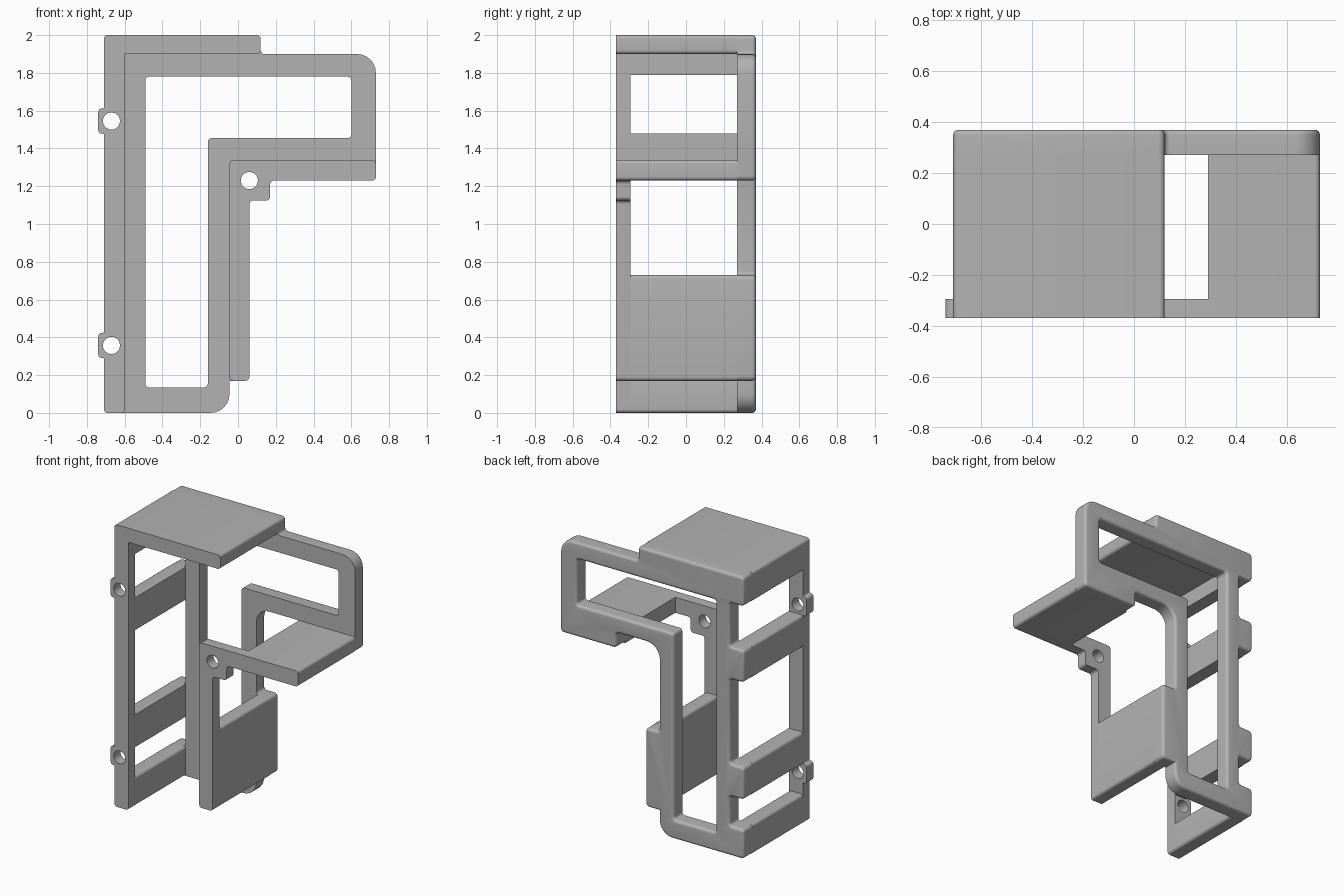
import bpy
import bmesh
from math import sin, cos, pi, radians
from mathutils import Vector
from mathutils.geometry import tessellate_polygon

if "Cube" in bpy.data.objects:
    bpy.data.objects.remove(bpy.data.objects["Cube"], do_unlink=True)

grey = bpy.data.materials.new("plain grey")
grey.use_nodes = True
COLOUR = (0.45, 0.45, 0.45, 1)
grey.diffuse_color = COLOUR
grey.node_tree.nodes["Principled BSDF"].inputs["Base Color"].default_value = COLOUR

# Depth layers and rounding
FRONT, FRONT_IN, BACK_IN, BACK = -0.37, -0.295, 0.27, 0.37
R = 0.02
STEPS = 6


def rounded(corners, inset=0.0):
    """Right-angled outline (x, z, radius), solid on its left, rounded and inset."""
    out = []
    for i, (x, z, r) in enumerate(corners):
        p = Vector((x, z))
        before = Vector(corners[i - 1][:2])
        after = Vector(corners[(i + 1) % len(corners)][:2])
        a, b = (p - before).normalized(), (after - p).normalized()
        p += inset * Vector((-a.y - b.y, a.x + b.x))
        if r == 0:
            out.append(p)
            continue
        convex = a.x * b.y - a.y * b.x > 0
        r = max(r - inset, 0.002) if convex else r + inset
        centre = p - a * r + b * r
        for k in range(STEPS + 1):
            t = pi / 2 * k / STEPS
            out.append(centre + r * (a * sin(t) - b * cos(t)))
    return out


def prism(name, y0, y1, outline, holes=(), rim=0.0):
    """Extrude an outline with holes along y, with an optional rounded back rim."""
    levels = [(y0, 0.0)]
    if rim:
        for k in range(STEPS + 1):
            t = pi / 2 * k / STEPS
            levels.append((y1 - rim + rim * sin(t), rim * (1 - cos(t))))
    else:
        levels.append((y1, 0.0))
    bm = bmesh.new()
    rings = []
    for y, inset in levels:
        loops = [rounded(c, inset) for c in (outline, *holes)]
        verts = [[bm.verts.new((p.x, y, p.y)) for p in loop] for loop in loops]
        rings.append((loops, verts))
    # Side walls
    for (_, low), (_, high) in zip(rings, rings[1:]):
        for a, b in zip(low, high):
            for i in range(len(a)):
                bm.faces.new((a[i - 1], a[i], b[i], b[i - 1]))
    # End caps
    for loops, verts in (rings[0], rings[-1]):
        flat = [v for loop in verts for v in loop]
        for tri in tessellate_polygon([[p.to_3d() for p in l] for l in loops]):
            bm.faces.new([flat[i] for i in tri])
    bmesh.ops.recalc_face_normals(bm, faces=bm.faces[:])
    mesh = bpy.data.meshes.new(name)
    bm.to_mesh(mesh)
    bm.free()
    mesh.materials.append(grey)
    mesh.shade_smooth()
    mesh.set_sharp_from_angle(angle=radians(32))
    obj = bpy.data.objects.new(name, mesh)
    bpy.context.collection.objects.link(obj)
    return obj


def box(x0, x1, z0, z1, left=R, right=R):
    return [(x0, z0, left), (x1, z0, right), (x1, z1, right), (x0, z1, left)]


def screw_hole(x, z, r=0.045):
    return box(x - r, x + r, z - r, z + r, r - 0.001, r - 0.001)[::-1]


# Shared measurements
LEFT, LEFT_IN, RIGHT = -0.71, -0.6, 0.73
ARM, ARM_OUT = -0.045, 0.06
CAP_END, CAP_LOW, SHELF_START = 0.12, 1.9, 0.29
SHELF_LOW, SHELF_TOP = 1.23, 1.34
WALL_LOW, WALL_TOP = 0.17, 0.73
GAPS = [(1.48, 1.79), (0.65, 1.25), (0.21, 0.42)]

# Back frame: one outline with notches down its left side and an L-shaped window
outline = [
    (LEFT, 0, 0.025), (ARM, 0, 0.1),
    (ARM, WALL_LOW, 0), (ARM_OUT, WALL_LOW, 0.025),
    (ARM_OUT, WALL_TOP, 0.025), (ARM, WALL_TOP, R),
    (ARM, SHELF_TOP, 0.1), (SHELF_START, SHELF_TOP, R),
    (SHELF_START, SHELF_LOW, 0.025), (RIGHT, SHELF_LOW, 0.025),
    (RIGHT, CAP_LOW, 0.1), (CAP_END, CAP_LOW, R),
    (CAP_END, 2, 0.025), (LEFT, 2, 0.025),
]
for low, high in GAPS:
    outline += [(LEFT, high, 0.025), (LEFT_IN, high, R),
                (LEFT_IN, low, R), (LEFT, low, 0.025)]
window = [(x, z, R) for x, z in (
    (-0.49, 0.135), (-0.49, 1.78), (0.6, 1.78),
    (0.6, 1.455), (-0.16, 1.455), (-0.16, 0.135))]
prism("back_frame", BACK_IN, BACK, outline, [window], rim=R)

# Parts joining front to back
cap = [(LEFT_IN, CAP_LOW, 0), (CAP_END, CAP_LOW, R), (CAP_END, 2, R), (LEFT, 2, R)]
prism("top_cap", FRONT_IN, BACK_IN,
      [(LEFT, GAPS[0][1], R), (LEFT_IN, GAPS[0][1], 0)] + cap)
prism("upper_rung", FRONT_IN, BACK_IN,
      box(LEFT, LEFT_IN, GAPS[1][1], GAPS[0][0], right=0))
prism("lower_rung", FRONT_IN, BACK_IN,
      box(LEFT, LEFT_IN, GAPS[2][1], GAPS[1][0], right=0))
prism("bottom_rung", FRONT_IN, BACK_IN, box(LEFT, LEFT_IN, 0, GAPS[2][0]))
prism("shelf", FRONT_IN, BACK_IN, box(SHELF_START, RIGHT, SHELF_LOW, SHELF_TOP, left=0))
prism("lower_wall", FRONT_IN, BACK_IN, box(ARM, ARM_OUT, WALL_LOW, WALL_TOP))

# Front post with the cap edge and two screw tabs
post = [(LEFT, 0, R), (LEFT_IN, 0, R)] + cap
holes = []
for z in (1.545, 0.357):
    post += [(LEFT, z + 0.067, 0.005), (LEFT - 0.03, z + 0.067, R),
             (LEFT - 0.03, z - 0.067, R), (LEFT, z - 0.067, 0.005)]
    holes.append(screw_hole(-0.67, z))
prism("front_post", FRONT, FRONT_IN, post, holes)

# Front arm with the shelf edge and its screw tab
arm = [(ARM, WALL_LOW, R), (ARM_OUT, WALL_LOW, R),
       (ARM_OUT, 1.125, R), (0.17, 1.125, R), (0.17, SHELF_LOW, R),
       (RIGHT, SHELF_LOW, R), (RIGHT, SHELF_TOP, R), (ARM, SHELF_TOP, R)]
prism("front_arm", FRONT, FRONT_IN, arm, [screw_hole(ARM_OUT, SHELF_LOW)])
